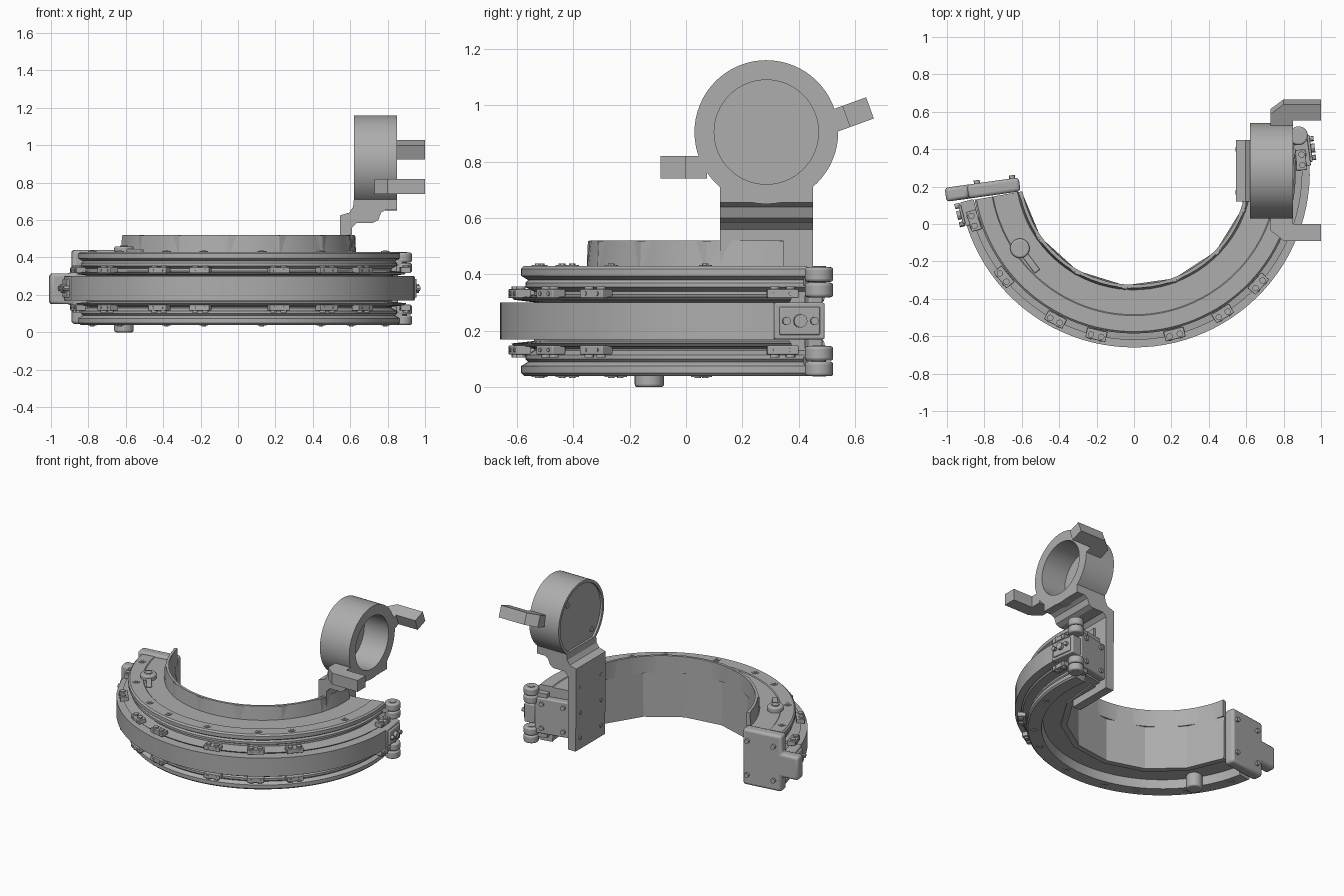
import bpy, bmesh, math
from math import radians, cos, sin
from mathutils import Matrix, Vector

if "Cube" in bpy.data.objects:
    bpy.data.objects.remove(bpy.data.objects["Cube"], do_unlink=True)

GREY = (0.42, 0.42, 0.42, 1)
metal = bpy.data.materials.new("plain grey")
metal.use_nodes = True
metal.diffuse_color = GREY
metal.node_tree.nodes["Principled BSDF"].inputs["Base Color"].default_value = GREY
CENTRE = Vector((0, 0.28, 0))      # axis of the curved rail
HUB = Vector((0, 0.285, 0.905))    # axis of the round holder


def finish(name, bm, smooth=True, bevel=0):
    bmesh.ops.recalc_face_normals(bm, faces=bm.faces)
    mesh = bpy.data.meshes.new(name)
    bm.to_mesh(mesh)
    bm.free()
    mesh.materials.append(metal)
    ob = bpy.data.objects.new(name, mesh)
    bpy.context.collection.objects.link(ob)
    if bevel:
        mod = ob.modifiers.new("Bevel", "BEVEL")
        mod.width, mod.segments = bevel, 3
    if smooth:
        bpy.ops.object.select_all(action="DESELECT")
        ob.select_set(True)
        bpy.context.view_layer.objects.active = ob
        bpy.ops.object.shade_smooth_by_angle(angle=radians(30))
    return ob


def polar(angle, r, z):
    """Frame on the rail: x points outward, y along the arc."""
    turn = Matrix.Rotation(radians(angle), 4, "Z")
    return Matrix.Translation(CENTRE) @ turn @ Matrix.Translation((r, 0, z))


def sweep(name, profile, start, end, steps, smooth=True):
    """Sweep a closed (radius, height) outline along the rail arc."""
    bm = bmesh.new()
    rings = []
    for i in range(steps + 1):
        m = polar(start + (end - start) * i / steps, 0, 0)
        rings.append([bm.verts.new(m @ Vector((r, 0, z))) for r, z in profile])
    n = len(profile)
    for a, b in zip(rings, rings[1:]):
        for j in range(n):
            k = (j + 1) % n
            bm.faces.new((a[j], a[k], b[k], b[j]))
    bm.faces.new(rings[0])
    bm.faces.new(rings[-1])
    return finish(name, bm, smooth)


def extrude(name, pts, matrix, low, high, bevel=0):
    """Extrude a 2D outline along local z, then place it."""
    bm = bmesh.new()
    face = bm.faces.new([bm.verts.new((x, y, low)) for x, y in pts])
    new = bmesh.ops.extrude_face_region(bm, geom=[face])["geom"]
    top = [v for v in new if isinstance(v, bmesh.types.BMVert)]
    bmesh.ops.translate(bm, verts=top, vec=(0, 0, high - low))
    bm.transform(matrix)
    return finish(name, bm, bevel > 0, bevel)


def box(name, matrix, size, bevel=0):
    bm = bmesh.new()
    bmesh.ops.create_cube(bm, size=1, matrix=matrix @ Matrix.Diagonal((*size, 1)))
    return finish(name, bm, bevel > 0, bevel)


def cyl(name, matrix, r, depth, sides=20, bevel=0):
    bm = bmesh.new()
    bmesh.ops.create_cone(bm, cap_ends=True, segments=sides, radius1=r, radius2=r,
                          depth=depth, matrix=matrix)
    return finish(name, bm, True, bevel)


OUTWARD = Matrix.Rotation(radians(90), 4, "Y")   # cylinder axis along x
ALONG = Matrix.Rotation(radians(90), 4, "X")     # cylinder axis along y

# Rail body with upper and lower flanges and a hollow underside
sweep("rail_body", [(0.62, 0.1), (0.76, 0.1), (0.77, 0.04), (0.855, 0.04), (0.865, 0.05),
                    (0.865, 0.075), (0.84, 0.09), (0.85, 0.1), (0.85, 0.115), (0.82, 0.13),
                    (0.82, 0.34), (0.85, 0.355), (0.85, 0.37), (0.84, 0.38), (0.865, 0.395),
                    (0.865, 0.42), (0.855, 0.43), (0.77, 0.43), (0.765, 0.425),
                    (0.62, 0.425)], 190, 370, 60)
sweep("collar", [(0.605, 0.4), (0.635, 0.4), (0.622, 0.52), (0.605, 0.52)], 190, 366, 36)
sweep("inner_liner", [(0.61, 0.09), (0.65, 0.09), (0.63, 0.518), (0.618, 0.518)],
      190, 366, 7, smooth=False)
sweep("outer_band", [(0.81, 0.17), (0.94, 0.17), (0.94, 0.3), (0.81, 0.3)], 198, 362, 48)
for side, z in (("lower", 0.15), ("upper", 0.315)):
    sweep(side + "_band_lip", [(0.81, z - 0.015), (0.89, z - 0.005), (0.9, z + 0.005),
                               (0.81, z + 0.015)], 196, 366, 48)

# Clips with paired screws along both edges of the band
for angle in (197, 219, 242, 257, 284, 302, 318, 364):
    for side, z, s in (("lower", 0.132, -1), ("upper", 0.332, 1)):
        box(side + "_clip", polar(angle, 0.895, z), (0.055, 0.11, 0.032), 0.004)
        for t in (-0.028, 0.028):
            m = polar(angle, 0.9, z + s * 0.019) @ Matrix.Translation((0, t, 0))
            cyl(side + "_clip_screw", m, 0.017, 0.014, 12)
            pin = polar(angle, 0.923, z) @ Matrix.Translation((0, t, 0)) @ OUTWARD
            cyl(side + "_clip_pin", pin, 0.008, 0.006, 10)

# Screws set into the flanges
for angle in (197, 219, 242, 257, 279, 303, 318, 345):
    for z in (0.04, 0.43):
        cyl("flange_screw", polar(angle, 0.815, z), 0.024, 0.008, 16)
        cyl("flange_screw_core", polar(angle, 0.815, z), 0.012, 0.016, 6)

# Band clamps at both ends
for name, angle, width in (("left_clamp", 367.5, 0.18), ("right_clamp", 194, 0.13)):
    box(name, polar(angle, 0.905, 0.235), (0.075, width, 0.13), 0.006)
    box(name + "_pad", polar(angle, 0.945, 0.235), (0.02, width * 0.8, 0.1), 0.006)
    for t, r in ((-0.05, 0.014), (0, 0.024), (0.05, 0.014)):
        m = polar(angle, 0.96, 0.235) @ Matrix.Translation((0, t, 0)) @ OUTWARD
        cyl(name + "_screw", m, r, 0.03, 12)

# Left end: plate, screws and two pairs of guide rollers
box("left_end_plate", polar(372, 0.745, 0.235), (0.25, 0.05, 0.25), 0.008)
for r in (0.67, 0.82):
    for z in (0.15, 0.32):
        m = polar(372, r, z) @ Matrix.Translation((0, 0.028, 0)) @ ALONG
        cyl("left_end_screw", m, 0.016, 0.02, 12)
post = Matrix.Translation((0.88, 0.472, 0))
for z in (0.065, 0.12, 0.345, 0.4):
    cyl("guide_roller", post @ Matrix.Translation((0, 0, z)), 0.05, 0.052, 28, 0.01)
for z in (0.093, 0.375):
    cyl("roller_axle", post @ Matrix.Translation((0, 0, z)), 0.024, 0.11, 16)
    box("roller_arm", polar(371, 0.84, z), (0.1, 0.05, 0.03))

# Right end: rounded cover with a tab and screws
cover = [(-0.2, 0.045), (0.08, 0.045), (0.08, 0.15), (0.2, 0.15),
         (0.2, 0.315), (0.08, 0.315), (0.08, 0.44), (-0.2, 0.44)]
frame = polar(188, 0.815, 0) @ Matrix.Rotation(radians(90), 4, "X")
extrude("right_end_cover", cover, frame, -0.02, 0.055, 0.018)
for r in (0.65, 0.84):
    for z in (0.12, 0.36):
        m = polar(188, r, z) @ Matrix.Translation((0, -0.06, 0)) @ ALONG
        cyl("cover_screw", m, 0.016, 0.024, 12)

# Lock post with lever on the right side
post = Matrix.Translation((-0.61, -0.13, 0))
for z, depth in ((0.05, 0.1), (0.435, 0.05)):
    cyl("lock_post", post @ Matrix.Translation((0, 0, z)), 0.052, depth, 28, 0.01)
cyl("lock_post_screw", post @ Matrix.Translation((0, 0, 0.46)), 0.025, 0.01, 6)
lever = Matrix.Translation((-0.565, -0.19, 0.435)) @ Matrix.Rotation(radians(-53), 4, "Z")
box("lock_lever", lever, (0.16, 0.035, 0.02), 0.006)

# Upright bracket that carries the holder
bracket = [(0.55, 0.04), (0.61, 0.04), (0.61, 0.56), (0.635, 0.585), (0.72, 0.585),
           (0.75, 0.6), (0.765, 0.64), (0.79, 0.655), (0.85, 0.655), (0.85, 0.715),
           (0.62, 0.715), (0.615, 0.67), (0.595, 0.64), (0.545, 0.625), (0.545, 0.5)]
upright = Matrix.Translation((0, 0.285, 0)) @ Matrix.Rotation(radians(90), 4, "X")
extrude("bracket", bracket, upright, -0.165, 0.165)
for y in (0.17, 0.4):
    for z in (0.12, 0.3, 0.48):
        cyl("bracket_screw", Matrix.Translation((0.548, y, z)) @ OUTWARD, 0.013, 0.012, 12)

# Round holder, open to the left, with a recessed back
bm = bmesh.new()
outline = [(0.635, 0), (0.635, 0.235), (0.62, 0.235), (0.62, 0.255),
           (0.85, 0.255), (0.85, 0.185), (0.66, 0.185), (0.66, 0)]
verts = [bm.verts.new((x, HUB.y, HUB.z + r)) for x, r in outline]
edges = [bm.edges.new(pair) for pair in zip(verts, verts[1:])]
bmesh.ops.spin(bm, geom=verts + edges, cent=HUB, axis=(1, 0, 0),
               angle=2 * math.pi, steps=64)
bmesh.ops.remove_doubles(bm, verts=bm.verts, dist=0.0001)
finish("round_holder", bm)
for a in (45, 225):
    spot = (0.634, HUB.y + 0.19 * cos(radians(a)), HUB.z + 0.19 * sin(radians(a)))
    cyl("holder_screw", Matrix.Translation(spot) @ OUTWARD, 0.018, 0.01, 16)

# Two bent arms reaching out from the holder
arm = [(1, 0.375), (0.8, 0.375), (0.73, 0.32), (0.73, 0.21),
       (0.85, 0.21), (0.85, 0.285), (1, 0.285)]
for name, angle, shift in (("front_arm", 180, 0.125), ("back_arm", 20, -0.045)):
    m = Matrix.Translation(HUB) @ Matrix.Rotation(radians(angle), 4, "X")
    extrude(name, arm, m, shift - 0.04, shift + 0.04)
